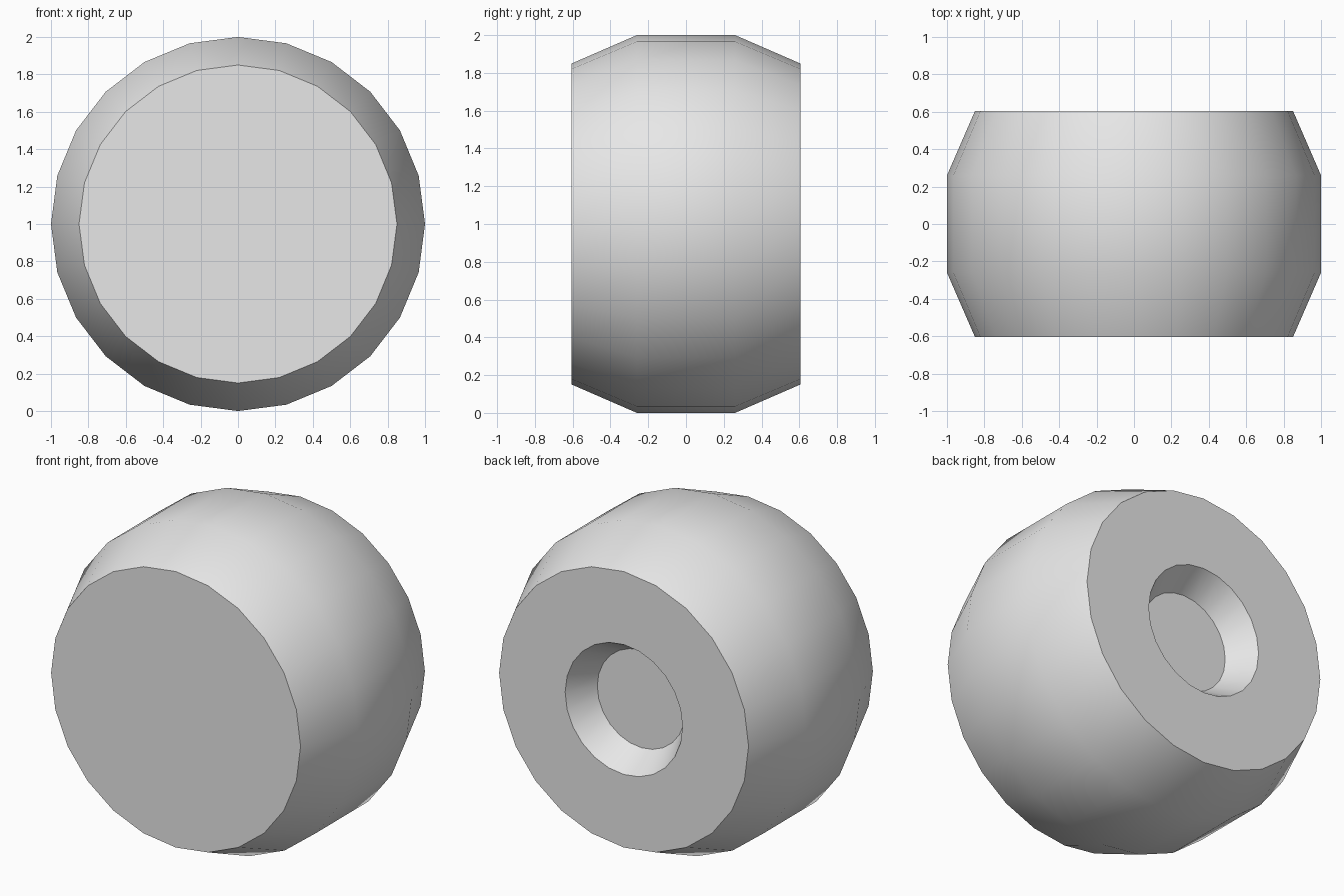
import bpy, bmesh, math

if "Cube" in bpy.data.objects:
    bpy.data.objects.remove(bpy.data.objects["Cube"])

SIDES = 24

# Half section from front centre to recess floor: (radius, y)
profile = [(0.85, -0.605), (1.0, -0.26), (1.0, 0.26), (0.85, 0.605),
           (0.40, 0.605), (0.30, 0.435)]

grey = bpy.data.materials.new("light_grey")
grey.diffuse_color = (0.8, 0.8, 0.8, 1)
grey.use_nodes = True
grey.node_tree.nodes["Principled BSDF"].inputs["Base Color"].default_value = grey.diffuse_color

bm = bmesh.new()

# Rings of the wheel around the y axis
rings = []
for r, y in profile:
    ring = []
    for i in range(SIDES):
        a = 2 * math.pi * i / SIDES
        ring.append(bm.verts.new((r * math.cos(a), y, 1 + r * math.sin(a))))
    rings.append(ring)

# Bevelled tread, back face and recess wall
for lo, hi in zip(rings, rings[1:]):
    for i in range(SIDES):
        j = (i + 1) % SIDES
        bm.faces.new((lo[i], lo[j], hi[j], hi[i]))

# Flat front cap and recess floor
bm.faces.new(rings[0])
bm.faces.new(rings[-1])
bmesh.ops.recalc_face_normals(bm, faces=bm.faces[:])

mesh = bpy.data.meshes.new("wheel")
bm.to_mesh(mesh)
bm.free()
mesh.materials.append(grey)
wheel = bpy.data.objects.new("wheel", mesh)
bpy.context.collection.objects.link(wheel)

# Smooth tread, crisp cap and recess edges
bpy.context.view_layer.objects.active = wheel
wheel.select_set(True)
bpy.ops.object.shade_smooth_by_angle(angle=math.radians(35))
